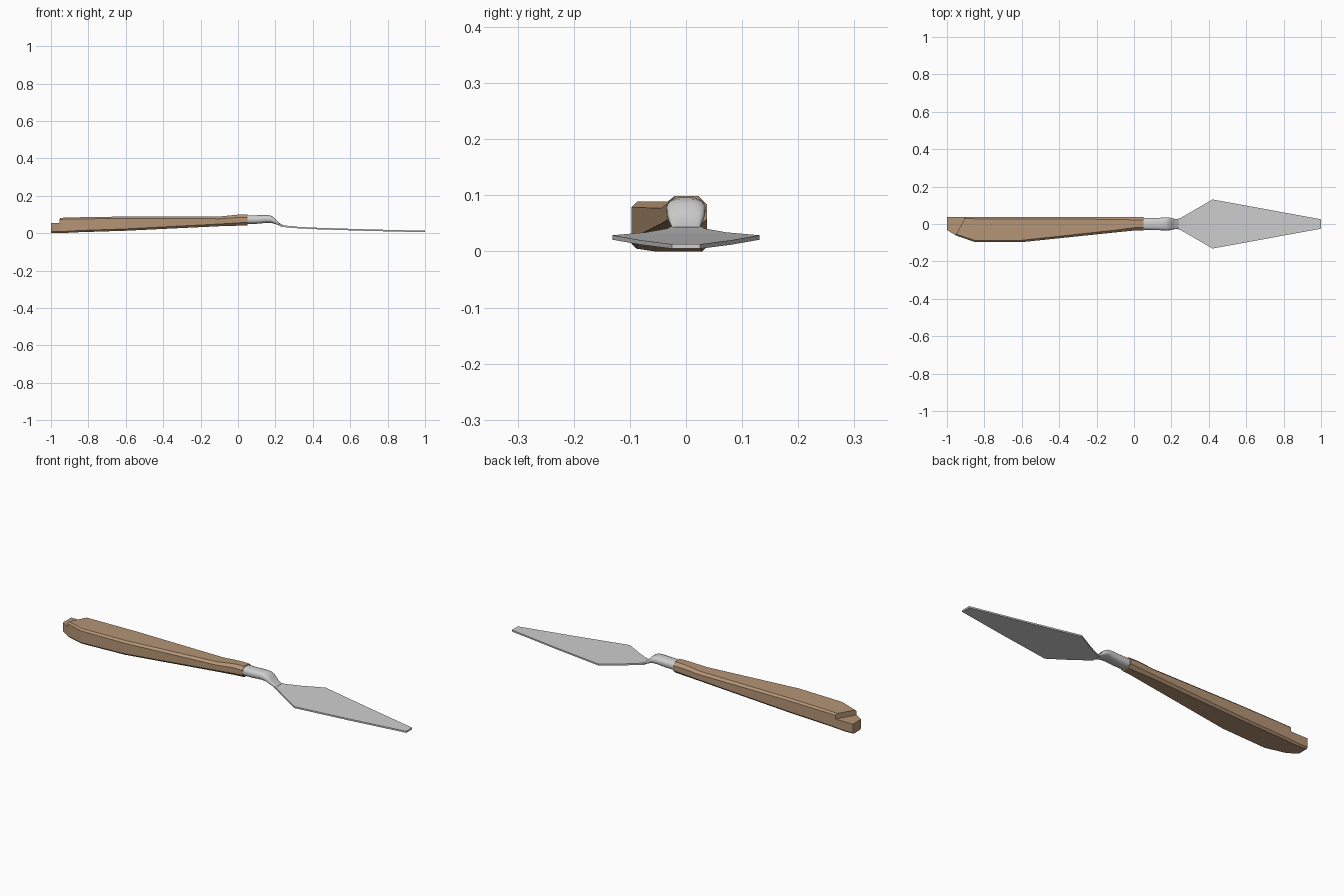
import bpy, bmesh, math
from mathutils import Matrix, Vector

if "Cube" in bpy.data.objects:
    bpy.data.objects.remove(bpy.data.objects["Cube"])


def material(name, rgb):
    m = bpy.data.materials.new(name)
    m.diffuse_color = (*rgb, 1)
    m.use_nodes = True
    m.node_tree.nodes["Principled BSDF"].inputs["Base Color"].default_value = m.diffuse_color
    return m


wood = material("light wood", (0.46, 0.30, 0.18))
steel = material("steel", (0.62, 0.62, 0.62))


def loft(name, rings, mat, smooth=None):
    """Skin a list of equal-length point rings and cap both ends."""
    bm = bmesh.new()
    vs = [[bm.verts.new(p) for p in r] for r in rings]
    n = len(vs[0])
    for a, b in zip(vs, vs[1:]):
        for i in range(n):
            j = (i + 1) % n
            bm.faces.new((a[i], a[j], b[j], b[i]))
    bm.faces.new(vs[0][::-1])
    bm.faces.new(vs[-1])
    bmesh.ops.recalc_face_normals(bm, faces=bm.faces)
    me = bpy.data.meshes.new(name)
    bm.to_mesh(me)
    bm.free()
    me.materials.append(mat)
    ob = bpy.data.objects.new(name, me)
    bpy.context.collection.objects.link(ob)
    if smooth:
        bpy.context.view_layer.objects.active = ob
        ob.select_set(True)
        bpy.ops.object.shade_smooth_by_angle(angle=math.radians(smooth))
        ob.select_set(False)
    return ob


def octagon(x, y0, y1, z0, z1, c):
    return [(x, y0 + c, z0), (x, y1 - c, z0), (x, y1, z0 + c), (x, y1, z1 - c),
            (x, y1 - c, z1), (x, y0 + c, z1), (x, y0, z1 - c), (x, y0, z0 + c)]


def oval(x, w, z0, z1, p=1.0, n=20):
    """Superellipse ring; p below 1 squares it off."""
    out = []
    for i in range(n):
        a = 2 * math.pi * (i + 0.5) / n
        c, s = math.cos(a), math.sin(a)
        out.append((x, w * math.copysign(abs(c) ** p, c),
                    (z0 + z1) / 2 + (z1 - z0) / 2 * math.copysign(abs(s) ** p, s)))
    return out


# Wooden handle: chamfered, swelling towards the butt on the front side
handle = loft("handle", [octagon(*s) for s in (
    (-1.00, -0.032, 0.037, 0.002, 0.080, 0.007),
    (-0.95, -0.062, 0.037, 0.000, 0.082, 0.008),
    (-0.85, -0.097, 0.037, 0.005, 0.085, 0.009),
    (-0.60, -0.097, 0.037, 0.013, 0.089, 0.010),
    (-0.10, -0.045, 0.037, 0.037, 0.089, 0.012),
    (0.00, -0.035, 0.037, 0.040, 0.099, 0.015),
    (0.05, -0.034, 0.037, 0.042, 0.099, 0.016))], wood)

# Slanted step cut into the top of the butt
bm = bmesh.new()
bmesh.ops.create_cube(bm, size=1)
edge, tip = Vector((-0.90, 0.037, 0)), Vector((-0.955, -0.062, 0))
ang = math.atan2((edge - tip).y, (edge - tip).x) - math.pi / 2
bm.transform(Matrix.Translation((edge + tip) / 2) @ Matrix.Rotation(ang, 4, 'Z')
             @ Matrix.Translation((-0.15, 0, 0.105)) @ Matrix.Diagonal((0.3, 0.5, 0.1, 1)))
me = bpy.data.meshes.new("step_cutter")
bm.to_mesh(me)
bm.free()
cutter = bpy.data.objects.new("step_cutter", me)
bpy.context.collection.objects.link(cutter)
cutter.hide_render = True
cutter.hide_set(True)
cut = handle.modifiers.new("step", 'BOOLEAN')
cut.operation = 'DIFFERENCE'
cut.solver = 'EXACT'
cut.object = cutter

# Ferrule and cranked neck, flattening into the blade
loft("ferrule_neck", [oval(*s) for s in (
    (0.02, 0.032, 0.048, 0.095, 0.8),
    (0.10, 0.033, 0.050, 0.096, 0.8),
    (0.155, 0.034, 0.055, 0.097, 0.8),
    (0.175, 0.035, 0.055, 0.094, 0.75),
    (0.19, 0.034, 0.052, 0.086, 0.7),
    (0.205, 0.031, 0.047, 0.070, 0.6),
    (0.22, 0.027, 0.041, 0.055, 0.5),
    (0.24, 0.025, 0.034, 0.044, 0.4))], steel, 40)

# Thin diamond-shaped blade
loft("blade", [[(x, -w, z), (x, w, z), (x, w, z + t), (x, -w, z + t)] for x, w, z, t in (
    (0.225, 0.024, 0.036, 0.010),
    (0.25, 0.033, 0.032, 0.009),
    (0.32, 0.073, 0.026, 0.008),
    (0.42, 0.131, 0.021, 0.008),
    (0.70, 0.080, 0.012, 0.008),
    (1.00, 0.025, 0.005, 0.008))], steel, 30)
